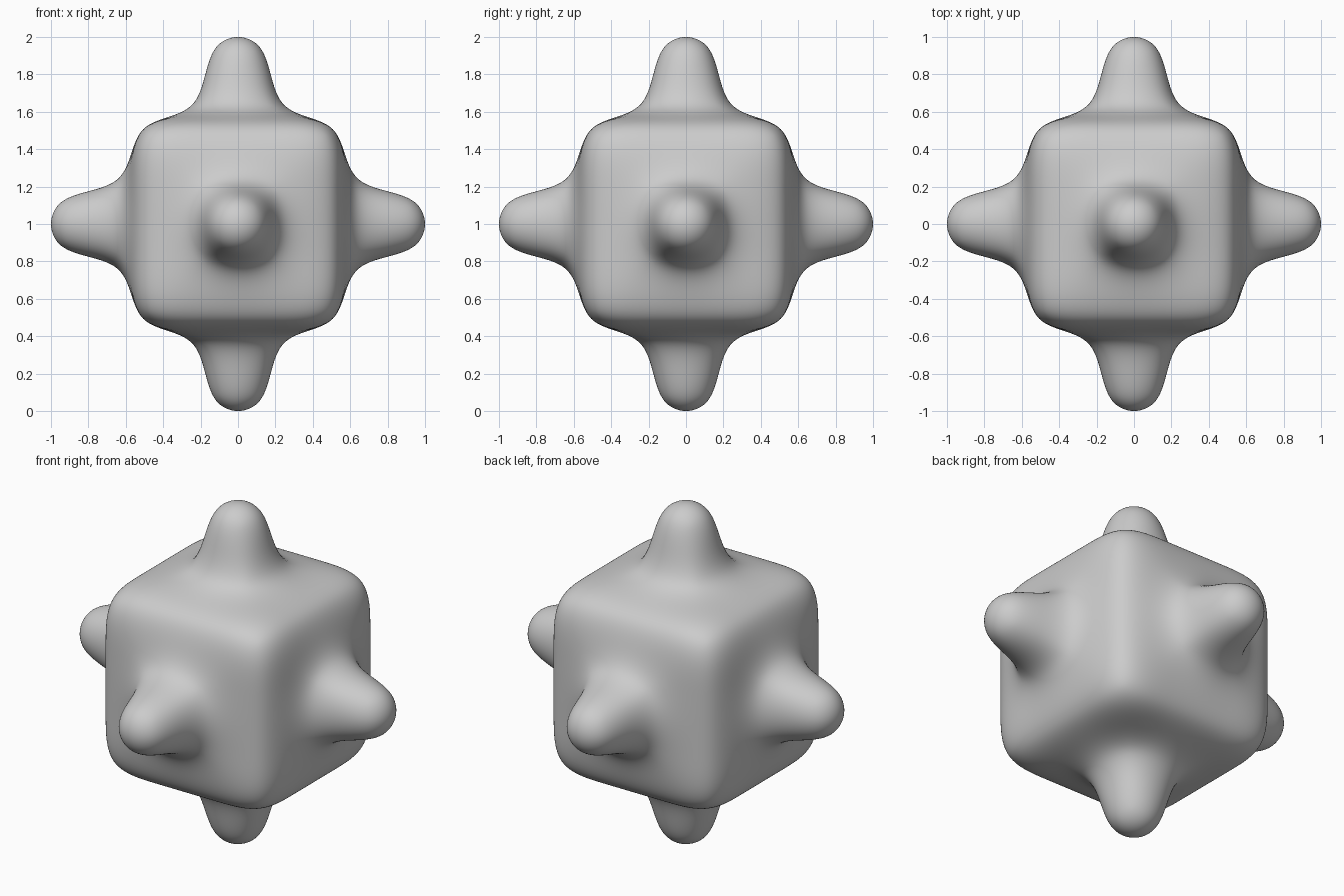
import bpy
import bmesh

# Remove the default cube
default = bpy.data.objects.get("Cube")
if default:
    bpy.data.objects.remove(default, do_unlink=True)

HALF = 0.57      # half width of the control cube
KNOB = 0.467     # length of each extruded knob

# Plain grey material
grey = bpy.data.materials.new("plain_grey")
grey.use_nodes = True
colour = (0.6, 0.6, 0.6, 1.0)
grey.diffuse_color = colour
grey.node_tree.nodes["Principled BSDF"].inputs["Base Color"].default_value = colour

# Control cube, each side divided into three by three
bm = bmesh.new()
bmesh.ops.create_cube(bm, size=2 * HALF)
bmesh.ops.subdivide_edges(bm, edges=bm.edges[:], cuts=2, use_grid_fill=True)
bm.normal_update()

# Pull the middle face of every side outwards to form a knob
middles = [f for f in bm.faces
           if sum(abs(c) < 0.01 for c in f.calc_center_median()) == 2]
for face in middles:
    direction = face.normal.copy()
    knob = bmesh.ops.extrude_discrete_faces(bm, faces=[face])["faces"][0]
    bmesh.ops.translate(bm, verts=knob.verts[:], vec=direction * KNOB)

bmesh.ops.recalc_face_normals(bm, faces=bm.faces[:])
for face in bm.faces:
    face.smooth = True

mesh = bpy.data.meshes.new("knobbed_cube")
bm.to_mesh(mesh)
bm.free()
mesh.materials.append(grey)

# Rounded body, resting on its lowest knob
body = bpy.data.objects.new("knobbed_cube", mesh)
body.location.z = 1.0
bpy.context.collection.objects.link(body)
rounding = body.modifiers.new("rounding", 'SUBSURF')
rounding.levels = rounding.render_levels = 4
